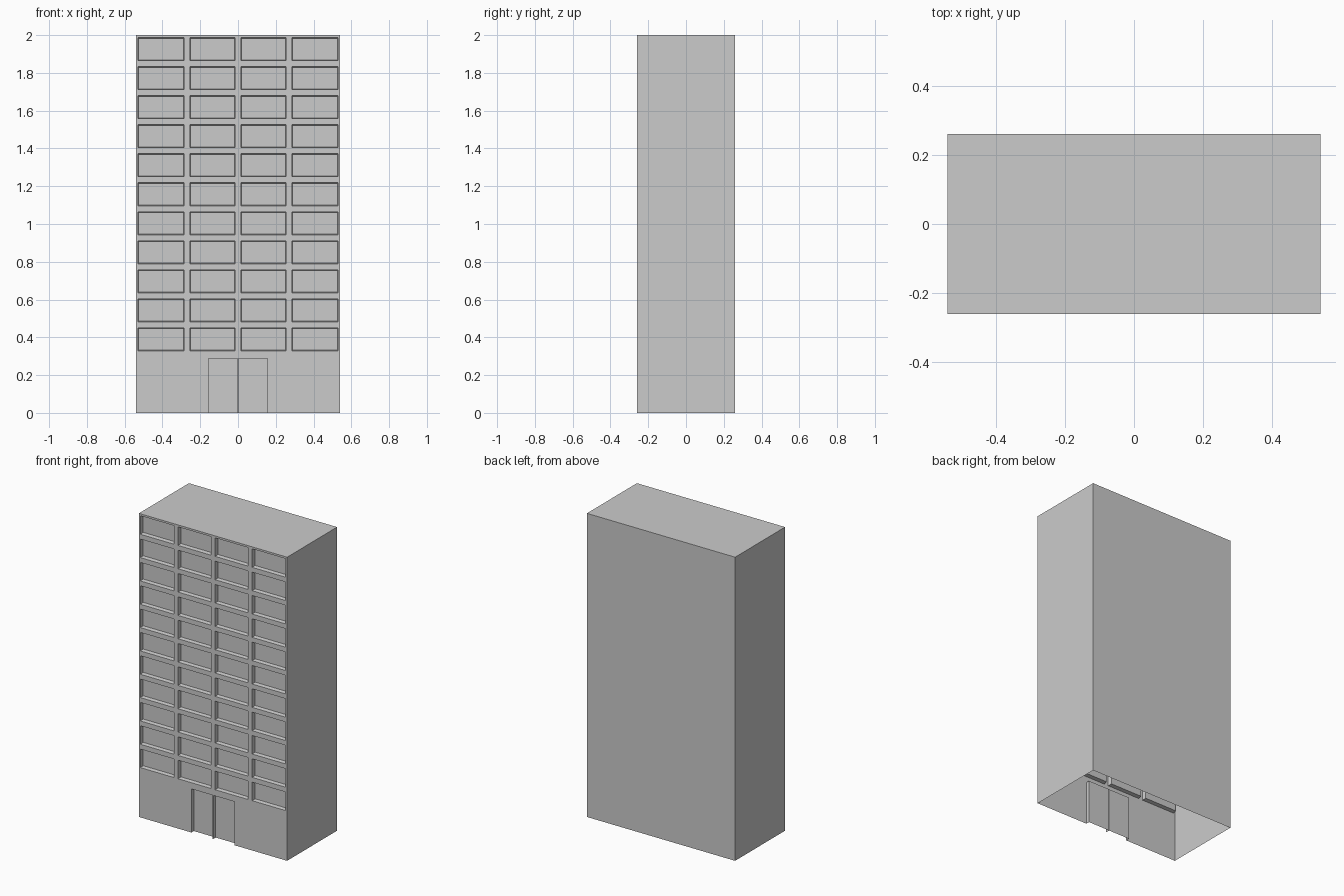
import bpy, bmesh

if "Cube" in bpy.data.objects:
    bpy.data.objects.remove(bpy.data.objects["Cube"])

W, D, H = 0.54, 0.26, 2.0
DEPTH = 0.025


def finish(name, bm, flip_check=None):
    bmesh.ops.remove_doubles(bm, verts=bm.verts, dist=0.0001)
    me = bpy.data.meshes.new(name)
    bm.to_mesh(me)
    bm.free()
    ob = bpy.data.objects.new(name, me)
    bpy.context.collection.objects.link(ob)
    return ob


def quad(bm, *pts):
    bm.faces.new([bm.verts.new(p) for p in pts])


def recess(bm, x0, x1, z0, z1, taper, open_bottom=False):
    """Pocket pushed into the front wall: side walls plus back panel."""
    f, b, t = -D, -D + DEPTH, taper
    zb = z0 if open_bottom else z0 + t
    outer = [(x0, f, z0), (x1, f, z0), (x1, f, z1), (x0, f, z1)]
    inner = [(x0 + t, b, zb), (x1 - t, b, zb), (x1 - t, b, z1 - t), (x0 + t, b, z1 - t)]
    for i in range(1 if open_bottom else 0, 4):
        j = (i + 1) % 4
        quad(bm, outer[i], outer[j], inner[j], inner[i])
    quad(bm, *inner)


def wall_band(bm, xs, zs, taper, open_bottom=False):
    """Front wall grid; every odd column/row cell becomes a recess."""
    rows = list(zip(zs, zs[1:]))
    for r, (z0, z1) in enumerate(rows):
        for c, (x0, x1) in enumerate(zip(xs, xs[1:])):
            is_hole = c % 2 == 1 and (r % 2 == (0 if open_bottom else 1))
            if is_hole:
                recess(bm, x0, x1, z0, z1, taper, open_bottom)
            else:
                quad(bm, (x0, -D, z0), (x1, -D, z0), (x1, -D, z1), (x0, -D, z1))


# Sides, back and roof (open underneath)
bm = bmesh.new()
quad(bm, (W, -D, 0), (W, D, 0), (W, D, H), (W, -D, H))
quad(bm, (W, D, 0), (-W, D, 0), (-W, D, H), (W, D, H))
quad(bm, (-W, D, 0), (-W, -D, 0), (-W, -D, H), (-W, D, H))
quad(bm, (-W, -D, H), (W, -D, H), (W, D, H), (-W, D, H))
finish("building_shell", bm)

# Entrance wall with two door leaves
DOOR_TOP = 0.287
SPLIT = 0.31
bm = bmesh.new()
wall_band(bm, [-W, -0.157, -0.002, 0.002, 0.157, W], [0, DOOR_TOP, SPLIT], 0.0, True)
finish("entrance_wall", bm)

# Window wall: 4 columns by 11 floors
xs = [-W, -0.53, -0.285, -0.255, -0.015, 0.015, 0.255, 0.285, 0.53, W]
zs = [SPLIT]
for floor in range(11):
    z = 0.328 + floor * 0.1537
    zs += [z, z + 0.122]
zs.append(H)
bm = bmesh.new()
wall_band(bm, xs, zs, 0.004)
finish("window_wall", bm)
